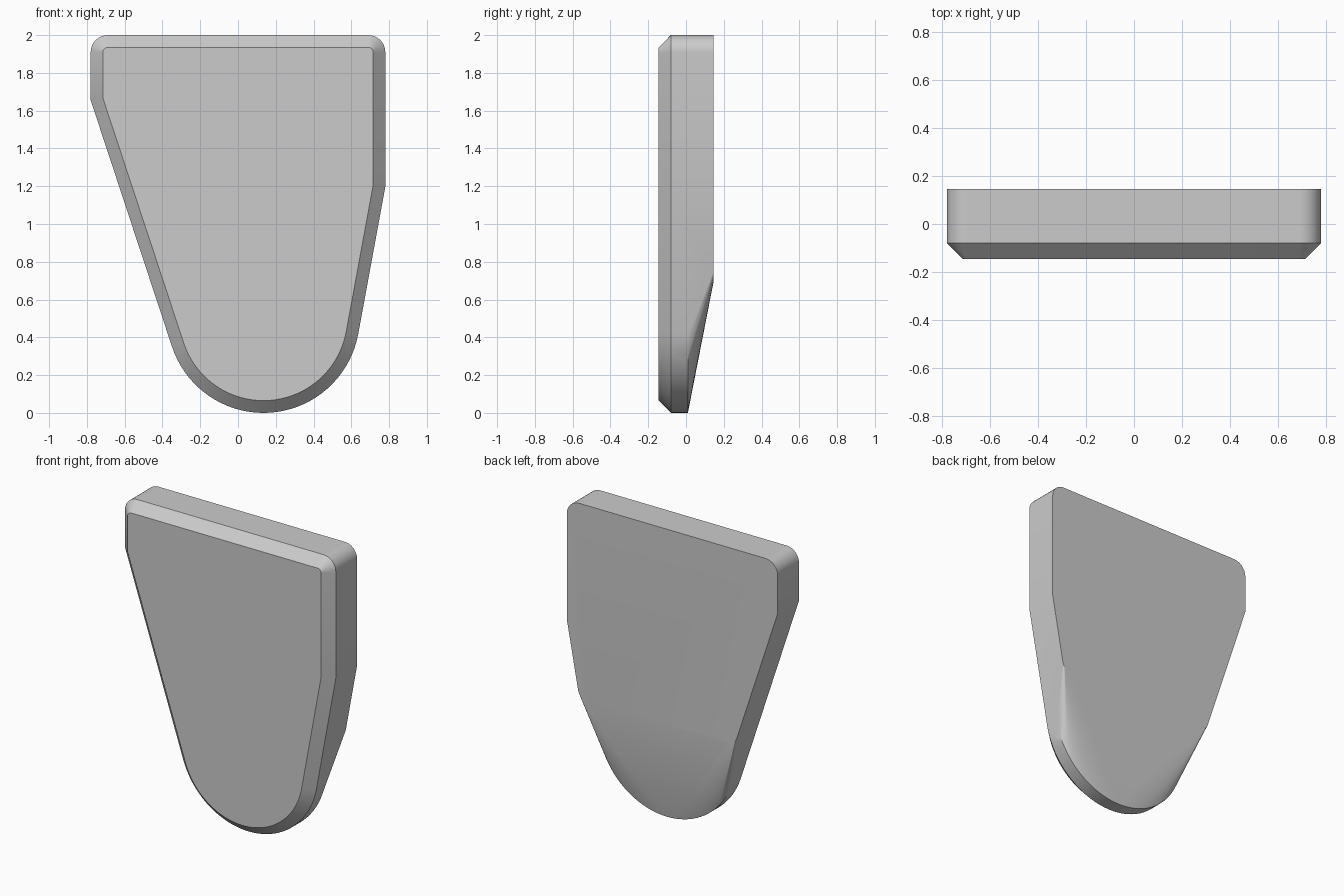
import bpy, bmesh
from math import atan2, cos, sin, pi

if "Cube" in bpy.data.objects:
    bpy.data.objects.remove(bpy.data.objects["Cube"])

W, TOP, CORNER = 0.78, 2.0, 0.09           # half width, height, top corner radius
TIP_X, TIP_R = 0.135, 0.51                 # round lower tip
LEFT_Z, RIGHT_Z = 1.67, 1.18               # where the straight sides start to taper
SLANT_L = pi + atan2(0.33, 1.0)            # outward normal angle of the left taper
SLANT_R = 2 * pi - atan2(0.184, 1.0)       # outward normal angle of the right taper


def arc(cx, cz, r, a0, a1, n):
    return [(cx + r * cos(a0 + (a1 - a0) * i / n),
             cz + r * sin(a0 + (a1 - a0) * i / n)) for i in range(n + 1)]


def upper(d):
    """Top corners and taper starts, inset by d."""
    c, r = W - CORNER, CORNER - d
    pts = arc(c, TOP - CORNER, r, 0, pi / 2, 8)
    pts += arc(-c, TOP - CORNER, r, pi / 2, pi, 8)
    for x, a in ((-W, SLANT_L), (W, SLANT_R)):
        s = 1 if x > 0 else -1
        # intersect the inset side with the inset taper line
        k = TIP_X * cos(a) + TIP_R * sin(a) + TIP_R - d
        xi = x - s * d
        pts.append((xi, (k - xi * cos(a)) / sin(a)))
    return pts


def tip(d):
    return arc(TIP_X, TIP_R, TIP_R - d, SLANT_L, SLANT_R, 36)


def back_corner(a, a0, a1, z=0.69, r=0.07):
    """Small rounded corner where the rear slope meets a tapered side."""
    k = TIP_X * cos(a) + TIP_R * sin(a) + TIP_R - r
    return arc((k - (z + r) * sin(a)) / cos(a), z + r, r, a0, a1, 8)


# Sections from front to back: bevelled face, full outline, tip, cut-back rear face
sections = [
    (-0.145, upper(0.065) + tip(0.065)),
    (-0.08, upper(0) + tip(0)),
    (0.01, tip(0)),
    (0.145, upper(0) + back_corner(SLANT_L, SLANT_L, 1.5 * pi)
     + back_corner(SLANT_R, 1.5 * pi, SLANT_R)),
]

# Plate: the solid is convex, so wrap the sections in a hull
bm = bmesh.new()
for y, pts in sections:
    for x, z in pts:
        bm.verts.new((x, y, z))
bmesh.ops.remove_doubles(bm, verts=bm.verts, dist=1e-4)
bmesh.ops.convex_hull(bm, input=bm.verts)
bmesh.ops.delete(bm, geom=[v for v in bm.verts if not v.link_faces], context='VERTS')
bmesh.ops.dissolve_limit(bm, angle_limit=0.004, verts=bm.verts, edges=bm.edges)
bmesh.ops.recalc_face_normals(bm, faces=bm.faces)
mesh = bpy.data.meshes.new("tapered_plate")
bm.to_mesh(mesh)
bm.free()
plate = bpy.data.objects.new("tapered_plate", mesh)
bpy.context.collection.objects.link(plate)

# Smooth shading with sharp bevel edges and flat-looking large faces
bpy.context.view_layer.objects.active = plate
plate.select_set(True)
bpy.ops.object.shade_smooth_by_angle(angle=pi / 6)
mod = plate.modifiers.new("weighted_normals", 'WEIGHTED_NORMAL')
mod.keep_sharp = True
